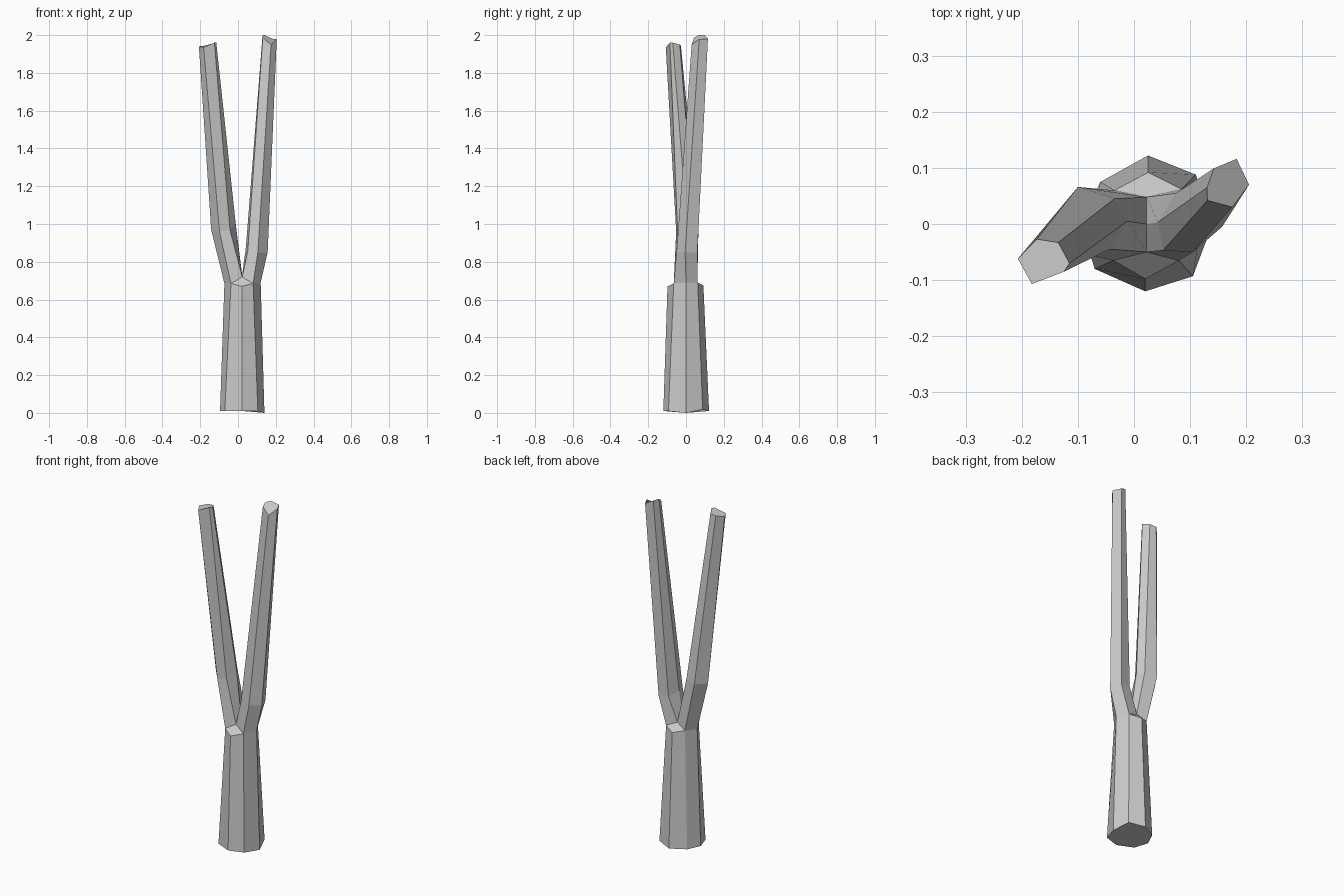
import bpy, bmesh

bm = bmesh.new()

def ring(points):
    return [bm.verts.new(p) for p in points]

def bridge(a, b):
    n = len(a)
    for i in range(n):
        j = (i + 1) % n
        bm.faces.new((a[i], a[j], b[j], b[i]))

# trunk: tapered octagon, starting at the front and turning towards +x
base = ring([(.02, -.12, .01), (.105, -.093, .01), (.14, 0, 0), (.11, .088, .02),
             (.025, .122, .01), (-.06, .075, .01), (-.095, 0, .01), (-.07, -.08, .01)])
top = ring([(.02, -.098, .67), (.08, -.065, .685), (.12, 0, .69), (.085, .062, .69),
            (.025, .092, .675), (-.035, .06, .69), (-.072, 0, .685), (-.037, -.065, .685)])
bm.faces.new(base[::-1])
bridge(base, top)

# crotch: three shared points between the branches, with a shoulder front and back
front, mid, back = ring([(.022, -.05, .72), (.022, 0, .73), (.022, .048, .72)])
bm.faces.new((top[7], top[0], top[1], front))
bm.faces.new((top[3], top[4], top[5], back))

def branch(root, knee, tip):
    k, t = ring(knee), ring(tip)
    bridge(root, k)
    bridge(k, t)
    bm.faces.new(t)

# right branch
branch([front, top[1], top[2], top[3], back, mid],
       [(.052, -.047, .86), (.105, -.05, .85), (.157, -.005, .85),
        (.135, .06, .85), (.075, .055, .86), (.042, .003, .88)],
       [(.131, .042, 1.985), (.175, .03, 1.95), (.205, .07, 1.98),
        (.183, .116, 1.98), (.142, .099, 2.0), (.13, .065, 2.0)])

# left branch
branch([back, top[5], top[6], top[7], front, mid],
       [(-.035, .045, .99), (-.1, .066, .98), (-.142, 0, .97),
        (-.098, -.052, .96), (-.043, -.045, .97), (-.012, .005, 1.0)],
       [(-.135, -.033, 1.95), (-.173, -.027, 1.945), (-.207, -.062, 1.94),
        (-.182, -.107, 1.935), (-.125, -.085, 1.96), (-.115, -.07, 1.96)])

bmesh.ops.recalc_face_normals(bm, faces=bm.faces)
mesh = bpy.data.meshes.new("forked_trunk")
bm.to_mesh(mesh)
bm.free()
bpy.context.collection.objects.link(bpy.data.objects.new("forked_trunk", mesh))
